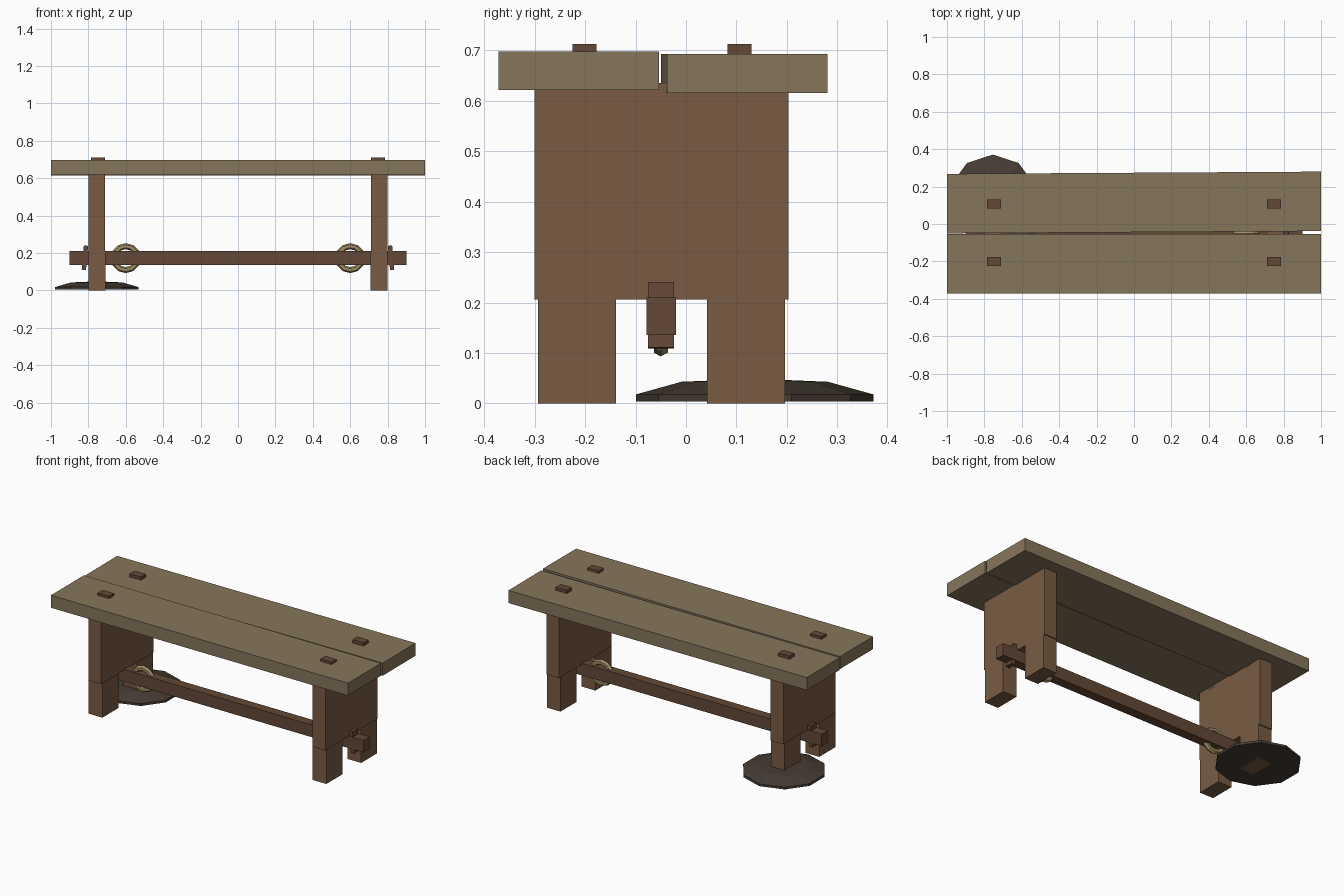
import bpy, bmesh
from math import pi, cos, sin

if "Cube" in bpy.data.objects:
    bpy.data.objects.remove(bpy.data.objects["Cube"])


def material(name, rgb):
    m = bpy.data.materials.new(name)
    m.diffuse_color = (*rgb, 1)
    m.use_nodes = True
    m.node_tree.nodes["Principled BSDF"].inputs["Base Color"].default_value = m.diffuse_color
    return m


PLANK = material("weathered_plank", (0.24, 0.18, 0.105))
LEG = material("brown_wood", (0.19, 0.105, 0.055))
DARK = material("dark_wood", (0.125, 0.066, 0.037))
ROPE = material("rope", (0.36, 0.28, 0.13))
SOIL = material("soil", (0.06, 0.045, 0.033))


def finish(name, bm, mat):
    bmesh.ops.recalc_face_normals(bm, faces=bm.faces)
    me = bpy.data.meshes.new(name)
    bm.to_mesh(me)
    bm.free()
    me.materials.append(mat)
    ob = bpy.data.objects.new(name, me)
    bpy.context.collection.objects.link(ob)
    return ob


def box(name, x, y, z, mat, rot=(0, 0, 0)):
    """Box from (min, max) ranges, rotated about its own centre."""
    bm = bmesh.new()
    bmesh.ops.create_cube(bm, size=1)
    bmesh.ops.scale(bm, vec=[r[1] - r[0] for r in (x, y, z)], verts=bm.verts)
    ob = finish(name, bm, mat)
    ob.location = [sum(r) / 2 for r in (x, y, z)]
    ob.rotation_euler = rot
    return ob


# seat planks, the back one slightly skewed
box("front_seat_plank", (-1, 1), (-0.371, -0.053), (0.621, 0.697), PLANK)
box("back_seat_plank", (-1, 1), (-0.044, 0.274), (0.615, 0.692), PLANK, (0, 0, 0.006))

# stretcher beam
box("stretcher", (-0.9, 0.9), (-0.078, -0.02), (0.136, 0.21), DARK)

for side, s in (("left", -1), ("right", 1)):
    def span(a, b):
        return tuple(sorted((s * a, s * b)))

    # end panel with two feet
    box(side + "_leg_panel", span(0.712, 0.798), (-0.3, 0.203), (0.206, 0.635), LEG)
    box(side + "_front_foot", span(0.708, 0.8), (-0.293, -0.139), (0, 0.209), LEG)
    box(side + "_back_foot", span(0.708, 0.8), (0.042, 0.196), (0, 0.209), LEG)

    # tenon pegs through the seat
    for label, y in (("front", -0.201), ("back", 0.106)):
        box(f"{side}_{label}_peg", span(0.712, 0.787), (y - 0.024, y + 0.024),
            (0.6, 0.712), DARK)

    # wedge locking the stretcher
    box(side + "_wedge", span(0.807, 0.83), (-0.075, -0.024), (0.11, 0.24), DARK,
        (0, -s * 0.09, 0))

    # rope ring round the stretcher
    bpy.ops.mesh.primitive_torus_add(
        major_segments=12, minor_segments=6, major_radius=0.064, minor_radius=0.016,
        location=(s * 0.6, -0.05, 0.173), rotation=(pi / 2, 0, 0))
    ring = bpy.context.object
    ring.name = side + "_rope_ring"
    ring.data.materials.append(ROPE)

# low ten-sided mound round one foot
bm = bmesh.new()
rings = []
for r, z in ((0.235, 0.004), (0.235, 0.018), (0.145, 0.043)):
    rings.append([bm.verts.new((r * cos(pi / 2 + i * pi / 5),
                                r * sin(pi / 2 + i * pi / 5), z)) for i in range(10)])
bm.faces.new(rings[0])
for lo, hi in zip(rings, rings[1:]):
    for i in range(10):
        j = (i + 1) % 10
        bm.faces.new((lo[i], lo[j], hi[j], hi[i]))
apex = bm.verts.new((0, 0, 0.049))
for i in range(10):
    bm.faces.new((rings[-1][i], rings[-1][(i + 1) % 10], apex))
mound = finish("ground_mound", bm, SOIL)
mound.location = (-0.755, 0.136, 0)
